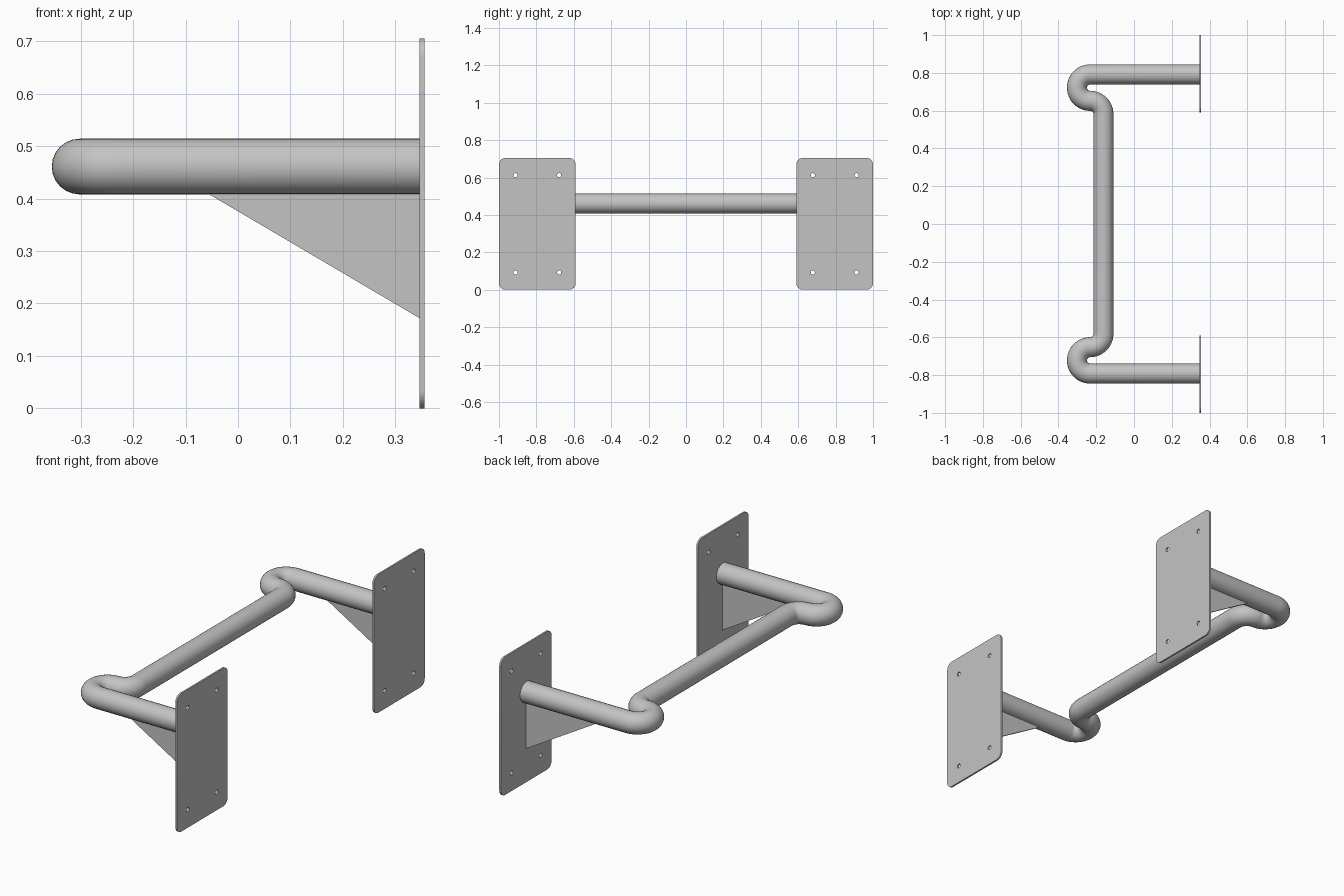
import bpy
from math import sin, cos, pi, radians

cube = bpy.data.objects.get("Cube")
if cube:
    bpy.data.objects.remove(cube, do_unlink=True)

# Main dimensions
ARM_Y, TUBE_Z, TUBE_R = 0.792, 0.461, 0.053
BEND_R, BEND_X = 0.07, -0.232
PLATE_X, PLATE_T = 0.346, 0.009
PLATE_W, PLATE_H, CORNER = 0.41, 0.705, 0.035

steel = bpy.data.materials.new("grey steel")
steel.use_nodes = True
grey = (0.55, 0.55, 0.55, 1)
steel.diffuse_color = grey
steel.node_tree.nodes["Principled BSDF"].inputs["Base Color"].default_value = grey


def arc(cx, cy, r, start, end, steps):
    """Points along an arc, angles in degrees."""
    angles = [radians(start + (end - start) * i / steps) for i in range(steps + 1)]
    return [(cx + r * cos(a), cy + r * sin(a)) for a in angles]


def curve_object(name, loops, closed, dimensions="2D", **settings):
    """Build poly splines and turn the curve into a mesh object."""
    data = bpy.data.curves.new(name, "CURVE")
    data.dimensions = dimensions
    for loop in loops:
        spline = data.splines.new("POLY")
        spline.points.add(len(loop) - 1)
        for point, (x, y) in zip(spline.points, loop):
            point.co = (x, y, 0, 1)
        spline.use_cyclic_u = closed
    for key, value in settings.items():
        setattr(data, key, value)
    obj = bpy.data.objects.new(name, data)
    bpy.context.collection.objects.link(obj)
    bpy.ops.object.select_all(action="DESELECT")
    obj.select_set(True)
    bpy.context.view_layer.objects.active = obj
    bpy.ops.object.convert(target="MESH")
    obj = bpy.context.view_layer.objects.active
    obj.name = name
    obj.data.materials.clear()
    obj.data.materials.append(steel)
    bpy.ops.object.shade_smooth_by_angle(angle=radians(30))
    return obj


# Bent handle tube: arm, U-bend, elbow, then the mirrored half
half = [(PLATE_X, ARM_Y)]
half += arc(BEND_X, ARM_Y - BEND_R, BEND_R, 90, 270, 24)
half += arc(BEND_X, ARM_Y - 3 * BEND_R, BEND_R, 90, 0, 12)[1:]
path = half + [(x, -y) for x, y in reversed(half)]
tube = curve_object("handle_tube", [path], False, "3D", bevel_depth=TUBE_R,
                    bevel_resolution=10, use_fill_caps=True)
tube.location.z = TUBE_Z

# Rounded plate outline with four screw holes
outline = []
for sx, sy, start in ((1, 1, 0), (-1, 1, 90), (-1, -1, 180), (1, -1, 270)):
    outline += arc(sx * (PLATE_W / 2 - CORNER), sy * (PLATE_H / 2 - CORNER),
                   CORNER, start, start + 90, 8)
holes = [arc(sx * 0.117, sy * 0.26, 0.011, 0, 345, 23)
         for sx in (-1, 1) for sy in (-1, 1)]
gusset_profile = [(PLATE_X, 0.172), (PLATE_X, TUBE_Z - 0.04),
                  (-0.077, TUBE_Z - 0.04)]

for side, sign in (("front", -1), ("back", 1)):
    # Wall plate
    plate = curve_object(side + "_wall_plate", [outline] + holes, True,
                         fill_mode="BOTH", extrude=PLATE_T / 2)
    plate.rotation_euler = (pi / 2, 0, pi / 2)
    plate.location = (PLATE_X + PLATE_T / 2, sign * (1 - PLATE_W / 2), PLATE_H / 2)
    # Triangular gusset under the arm
    gusset = curve_object(side + "_gusset", [gusset_profile], True,
                          fill_mode="BOTH", extrude=PLATE_T / 2)
    gusset.rotation_euler = (pi / 2, 0, 0)
    gusset.location.y = sign * ARM_Y
